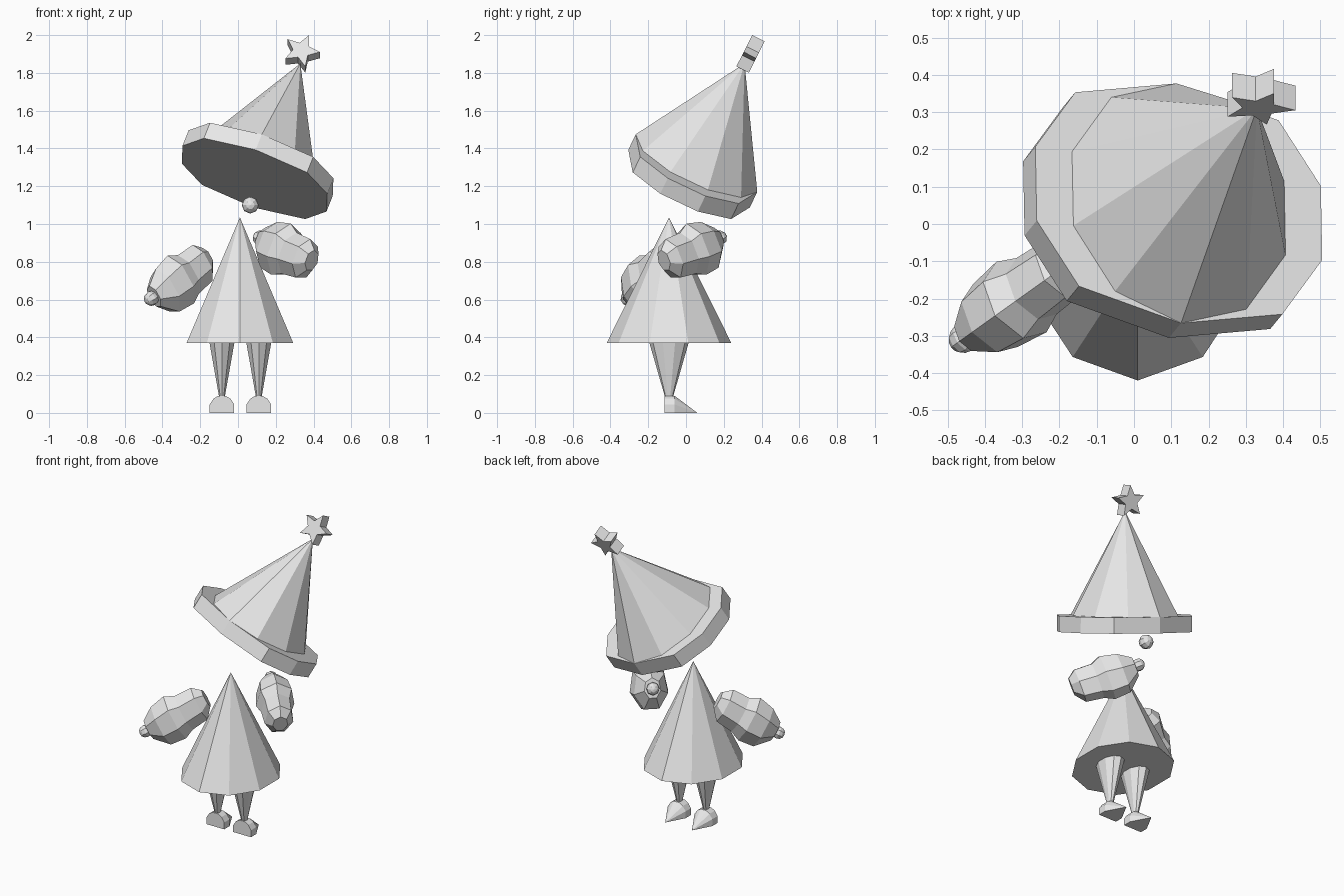
import bpy, bmesh, math
from mathutils import Vector

if "Cube" in bpy.data.objects:
    bpy.data.objects.remove(bpy.data.objects["Cube"])

grey = bpy.data.materials.new("light_grey")
grey.diffuse_color = (0.8, 0.8, 0.8, 1)
grey.use_nodes = True
grey.node_tree.nodes["Principled BSDF"].inputs["Base Color"].default_value = grey.diffuse_color


def finish(name, bm):
    bmesh.ops.remove_doubles(bm, verts=bm.verts, dist=1e-5)
    bmesh.ops.recalc_face_normals(bm, faces=bm.faces)
    me = bpy.data.meshes.new(name)
    bm.to_mesh(me)
    bm.free()
    me.materials.append(grey)
    ob = bpy.data.objects.new(name, me)
    bpy.context.collection.objects.link(ob)
    return ob


def loft(name, rings):
    """Skin a list of equal-length point rings and cap both ends."""
    bm = bmesh.new()
    vs = [[bm.verts.new(p) for p in r] for r in rings]
    n = len(vs[0])
    for a, b, ra, rb in zip(vs, vs[1:], rings, rings[1:]):
        for i in range(n):
            j = (i + 1) % n
            if (Vector(rb[i]) - Vector(rb[j])).length < 1e-6:
                bm.faces.new((a[i], a[j], b[i]))
            else:
                bm.faces.new((a[i], a[j], b[j], b[i]))
    for v, r in ((vs[0], rings[0]), (vs[-1], rings[-1])):
        if (Vector(r[0]) - Vector(r[1])).length > 1e-6:
            bm.faces.new(v)
    # collapse the repeated points of a pointed end
    return finish(name, bm)


def ring(c, u, v, ru, rv, n=10, turn=0.0):
    c, u, v = Vector(c), Vector(u), Vector(v)
    return [c + u * ru * math.cos(turn + 2 * math.pi * i / n)
            + v * rv * math.sin(turn + 2 * math.pi * i / n) for i in range(n)]


def ball(name, c, r, axis):
    bm = bmesh.new()
    rot = Vector(axis).to_track_quat('Z', 'Y').to_matrix().to_4x4()
    rot.translation = Vector(c)
    bmesh.ops.create_uvsphere(bm, u_segments=8, v_segments=6, radius=r, matrix=rot)
    return finish(name, bm)


X, Y, Z = Vector((1, 0, 0)), Vector((0, 1, 0)), Vector((0, 0, 1))

# Gown
loft("gown", [ring((0.01, -0.09, 0.37), Y, X, 0.33, 0.297),
              ring((0.01, -0.09, 1.035), Y, X, 0, 0)])

# Legs and pointed shoes
half = [(0.065, 0), (0.065, 0.045), (0.045, 0.075), (0.02, 0.09)]
arch = half + [(-x, z) for x, z in reversed(half)]
for side, x in (("left", -0.085), ("right", 0.11)):
    loft(side + "_leg", [ring((x, -0.09, 0.08), Y, X, 0.02, 0.015),
                         ring((x, -0.09, 0.375), Y, X, 0.105, 0.07)])
    loft(side + "_shoe", [[(x + px, -0.115, pz) for px, pz in arch],
                          [(x + px, -0.06, pz) for px, pz in arch],
                          [(x, 0.06, 0)] * len(arch)])

# Tilted hat: stretched brim and cone sharing one axis
base = Vector((0.0875, 0.016, 1.24))
tip = Vector((0.33, 0.31, 1.85))
axis = (tip - base).normalized()
u = (Y - axis * axis.y)
u = (u - X * u.x).normalized()
u = (u - axis * u.dot(axis)).normalized()
v = u.cross(axis)
quarter = [(0.288, 0.29), (0.11, 0.407)]
outline = ([(0.356, 0)] + quarter + [(-a, b) for a, b in reversed(quarter)]
           + [(-0.356, 0)] + [(-a, -b) for a, b in quarter]
           + [(a, -b) for a, b in reversed(quarter)])
top = base + axis * 0.097
loft("hat_brim", [[o + u * a + v * b for a, b in outline] for o in (base, top)])
loft("hat_cone", [ring(top, u, v, 0.356, 0.318), ring(tip, u, v, 0, 0)])

# Star on the hat tip
up, back = Vector((0, 0.45, 0.893)), Vector((0, 0.893, -0.45))
centre = Vector((0.336, 0.31, 1.92))
star = []
for i in range(10):
    a = math.radians(24 + 36 * i)
    star.append((X * math.sin(a) + up * math.cos(a)) * (0.045 if i % 2 else 0.098))
loft("star", [[centre + p + back * d for p in star] for d in (0, 0.074)])

# Nose under the brim
ball("nose", (0.065, 0.19, 1.10), 0.045, (0, 1, 0))

# Puffed sleeves with small round hands: (distance along, radius, lift)
puffs = [(-0.22, 0.055, 0.02), (-0.17, 0.105, 0.01), (-0.06, 0.112, 0),
         (0.0, 0.14, 0), (0.10, 0.125, -0.01), (0.18, 0.06, 0)]
for side, c, d in (("left", (-0.315, -0.205, 0.70), (-0.70, -0.50, -0.46)),
                   ("right", (0.245, 0.04, 0.86), (-0.64, 0.69, 0.33))):
    c, d = Vector(c), Vector(d).normalized()
    s = d.cross(Z).normalized()
    w = s.cross(d)
    loft(side + "_sleeve", [ring(c + d * t + w * lift, w, s, r * 1.08, r * 0.85, 7)
                            for t, r, lift in puffs])
    ball(side + "_hand", c + d * 0.20, 0.04, d)
